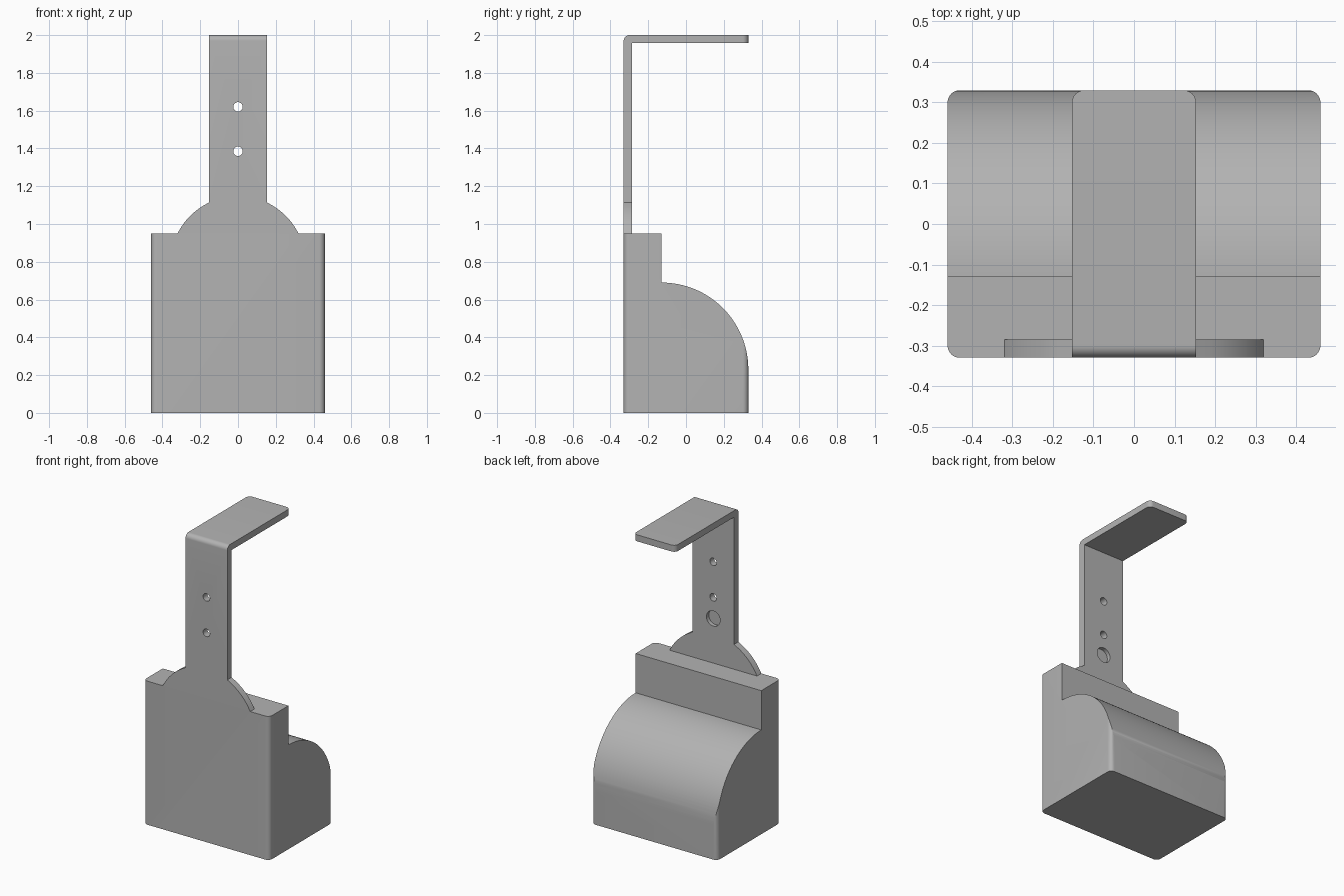
import bpy
import bmesh
from math import cos, sin, pi, atan2, hypot
from mathutils import Vector

cube = bpy.data.objects.get("Cube")
if cube:
    bpy.data.objects.remove(cube, do_unlink=True)

grey = bpy.data.materials.new("plain grey")
grey.use_nodes = True
COLOUR = (0.45, 0.45, 0.45, 1)
grey.diffuse_color = COLOUR
grey.node_tree.nodes["Principled BSDF"].inputs["Base Color"].default_value = COLOUR


def arc(cx, cy, r, start, end, steps):
    return [(cx + r * cos(start + (end - start) * i / steps),
             cy + r * sin(start + (end - start) * i / steps)) for i in range(steps + 1)]


def prism(name, outline, axis, low, high):
    """Extrude a 2D outline along x, y or z."""
    place = {"x": lambda a, b, t: (t, a, b),
             "y": lambda a, b, t: (a, t, b),
             "z": lambda a, b, t: (a, b, t)}[axis]
    bm = bmesh.new()
    face = bm.faces.new([bm.verts.new(place(a, b, low)) for a, b in outline])
    grown = bmesh.ops.extrude_face_region(bm, geom=[face])
    shift = Vector(place(0, 0, high - low))
    bmesh.ops.translate(bm, vec=shift,
                        verts=[g for g in grown["geom"] if isinstance(g, bmesh.types.BMVert)])
    bmesh.ops.recalc_face_normals(bm, faces=bm.faces)
    mesh = bpy.data.meshes.new(name)
    bm.to_mesh(mesh)
    bm.free()
    mesh.materials.append(grey)
    obj = bpy.data.objects.new(name, mesh)
    bpy.context.collection.objects.link(obj)
    return obj


def select(obj):
    bpy.ops.object.select_all(action="DESELECT")
    obj.select_set(True)
    bpy.context.view_layer.objects.active = obj


def combine(obj, cutter, operation):
    mod = obj.modifiers.new("cut", "BOOLEAN")
    mod.operation = operation
    mod.solver = "EXACT"
    mod.object = cutter
    select(obj)
    bpy.ops.object.modifier_apply(modifier=mod.name)
    bpy.data.objects.remove(cutter, do_unlink=True)


def smooth(obj):
    select(obj)
    bpy.ops.object.shade_smooth_by_angle(angle=pi / 7)


W, D = 0.46, 0.33        # half width and half depth of the body
ROUND = 0.03             # corner radius
SHOULDER = 0.95          # top of the body
STRAP = 0.153            # half width of the strap
INNER = -0.285           # rear face of the strap

# Body: stepped side profile with a quarter-round back
side = [(-D, 0), (D, 0)] + arc(-0.13, 0.23, 0.46, 0, pi / 2, 32) + [
    (-0.13, SHOULDER), (-D, SHOULDER)]
body = prism("body", side, "x", -W, W)
plan = []
for k, (sx, sy) in enumerate([(1, 1), (-1, 1), (-1, -1), (1, -1)]):
    plan += arc(sx * (W - ROUND), sy * (D - ROUND), ROUND, k * pi / 2, (k + 1) * pi / 2, 8)
combine(body, prism("body_plan", plan, "z", -0.1, 1.1), "INTERSECT")
smooth(body)

# Hanger: bent strap trimmed to a round-shouldered front outline
bend = [(INNER, SHOULDER), (INNER, 1.957), (D, 1.957), (D, 2)]
bend += arc(-D + ROUND, 2 - ROUND, ROUND, pi / 2, pi, 8) + [(-D, SHOULDER)]
hanger = prism("hanger", bend, "x", -0.4, 0.4)
CENTRE = 0.79
radius = hypot(0.32, SHOULDER - CENTRE)
low = atan2(SHOULDER - CENTRE, 0.32)
high = atan2(1.115 - CENTRE, STRAP)
right_arc = arc(0, CENTRE, radius, low, high, 12)
half = [(right_arc[0][0], 0.9)] + right_arc + [(STRAP, 1.115), (STRAP, 2.1)]
half = [p for i, p in enumerate(half) if i != len(right_arc)]
front = half + [(-x, z) for x, z in reversed(half)]
combine(hanger, prism("hanger_outline", front, "y", -0.5, 0.5), "INTERSECT")

# Rounded free corners of the strap
bm = bmesh.new()
bm.from_mesh(hanger.data)
corners = [e for e in bm.edges
           if all(v.co.y > D - 0.001 for v in e.verts)
           and abs(e.verts[0].co.x - e.verts[1].co.x) < 0.001]
bmesh.ops.bevel(bm, geom=corners, offset=ROUND, segments=8, profile=0.5, affect="EDGES")
bm.to_mesh(hanger.data)
bm.free()

# Two through holes and one blind rear recess
for z, r, start in [(1.62, 0.025, -0.4), (1.385, 0.025, -0.4), (1.245, 0.05, -0.31)]:
    hole = prism("hole", arc(0, z, r, 0, 2 * pi, 32)[:-1], "y", start, -0.2)
    combine(hanger, hole, "DIFFERENCE")
smooth(hanger)
